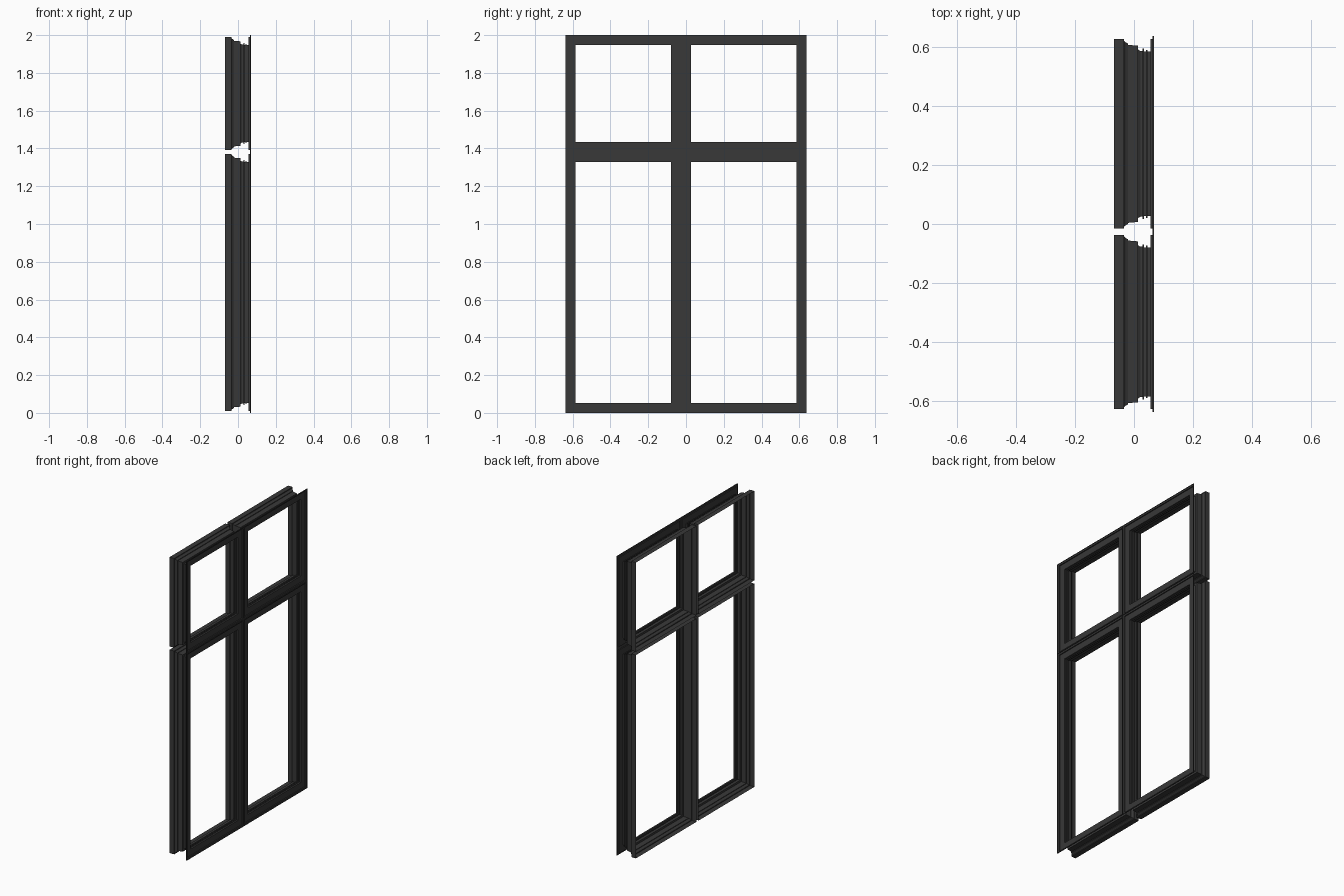
import bpy

if "Cube" in bpy.data.objects:
    bpy.data.objects.remove(bpy.data.objects["Cube"])

# Dark frame material
mat = bpy.data.materials.new("dark_frame")
mat.diffuse_color = (0.04, 0.04, 0.04, 1)
mat.use_nodes = True
mat.node_tree.nodes["Principled BSDF"].inputs["Base Color"].default_value = mat.diffuse_color

# Open moulding section: (depth x, inset from the panel's outer edge)
PROFILE = [(-.068, .011), (-.034, .011), (-.034, .016), (-.029, .021),
           (-.020, .026), (-.020, .030), (.014, .033), (.014, .046),
           (.022, .051), (.028, .051), (.028, .043), (.034, .043),
           (.034, .053), (.041, .053), (.041, .047), (.045, .047),
           (.045, .053), (.056, .053), (.056, .011), (.063, .011),
           (.063, 0), (.068, 0)]


def pane_frame(name, y0, y1, z0, z1):
    """Sweep the section around a rectangle with mitred corners."""
    verts = []
    for x, d in PROFILE:
        verts += [(x, y0 + d, z0 + d), (x, y1 - d, z0 + d),
                  (x, y1 - d, z1 - d), (x, y0 + d, z1 - d)]
    faces = []
    for i in range(len(PROFILE) - 1):
        for j in range(4):
            a, b = 4 * i + j, 4 * i + (j + 1) % 4
            faces.append((a, a + 4, b + 4, b))
    me = bpy.data.meshes.new(name)
    me.from_pydata(verts, [], faces)
    me.materials.append(mat)
    ob = bpy.data.objects.new(name, me)
    bpy.context.collection.objects.link(ob)


# Four panes: two tall lower casements and two upper lights
columns = {"left": (-.637, -.026), "right": (-.026, .637)}
rows = {"lower": (0, 1.381), "upper": (1.381, 2)}
for rn, (z0, z1) in rows.items():
    for cn, (y0, y1) in columns.items():
        pane_frame(f"{rn}_{cn}_frame", y0, y1, z0, z1)
